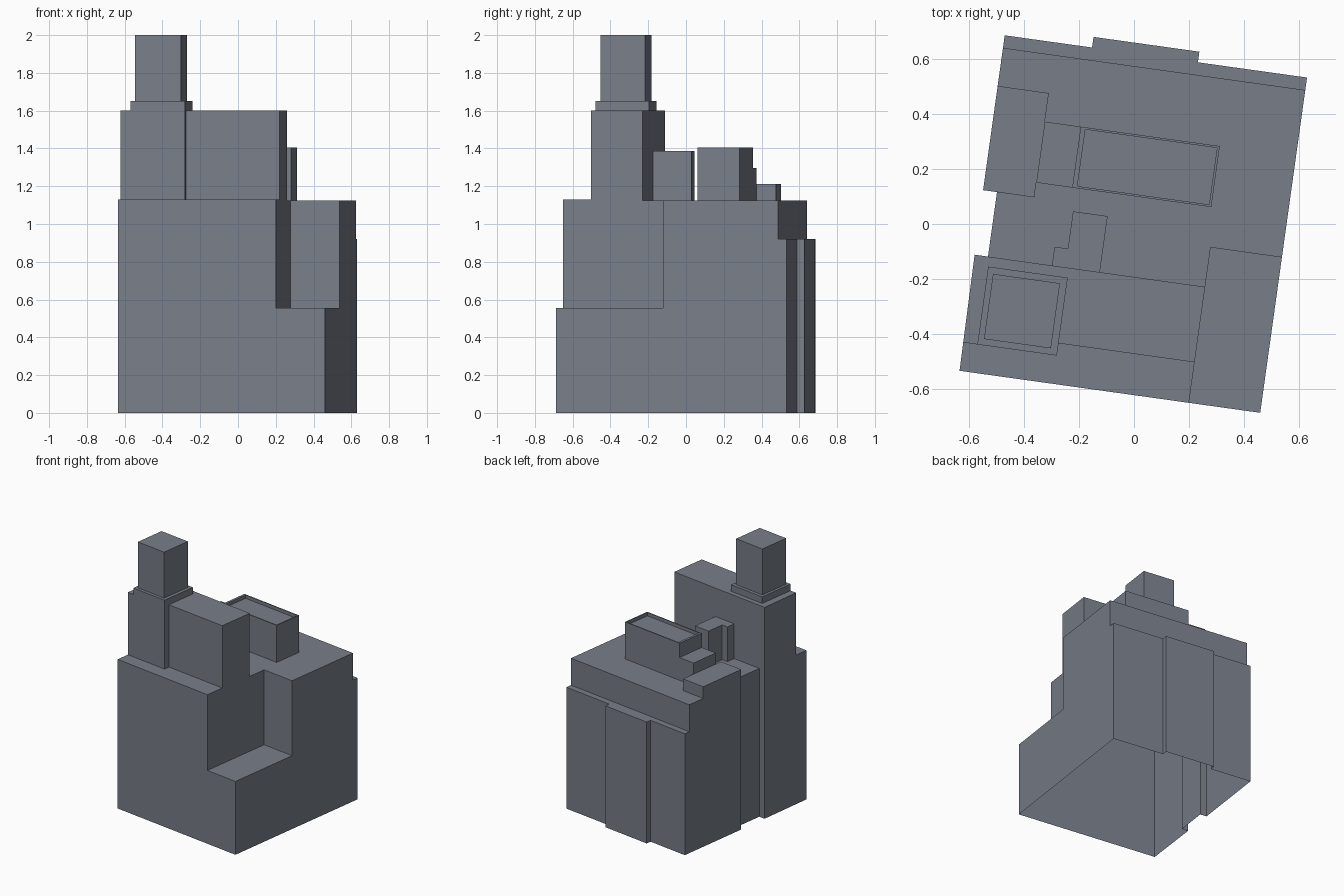
import bpy, bmesh, math

if "Cube" in bpy.data.objects:
    bpy.data.objects.remove(bpy.data.objects["Cube"])

TURN = math.radians(-7.95)          # whole building is turned on the plot
ROOF_F, ROOF_R = 1.13, 1.124        # front terrace and rear roof levels

slate = bpy.data.materials.new("slate")
slate.diffuse_color = (.19, .21, .25, 1)
slate.use_nodes = True
slate.node_tree.nodes["Principled BSDF"].inputs["Base Color"].default_value = slate.diffuse_color


def rect(x0, x1, y0, y1):
    return [(x0, y0), (x1, y0), (x1, y1), (x0, y1)]


def prism(name, outline, z0, z1):
    """Closed prism extruded from a counter-clockwise outline."""
    bm = bmesh.new()
    face = bm.faces.new([bm.verts.new((x, y, z0)) for x, y in outline])
    ext = bmesh.ops.extrude_face_region(bm, geom=[face], use_keep_orig=True)
    for v in ext["geom"]:
        if isinstance(v, bmesh.types.BMVert):
            v.co.z = z1
    bmesh.ops.recalc_face_normals(bm, faces=bm.faces)
    mesh = bpy.data.meshes.new(name)
    bm.to_mesh(mesh)
    bm.free()
    mesh.materials.append(slate)
    obj = bpy.data.objects.new(name, mesh)
    obj.rotation_euler.z = TURN
    bpy.context.collection.objects.link(obj)
    return obj


def part(name, outline, z0, z1, cuts=()):
    """Prism with box cuts taken out and its hidden underside left open."""
    obj = prism(name, outline, z0, z1)
    cutters = [prism("cutter", rect(*c[:4]), c[4], c[5]) for c in cuts]
    for c in cutters:
        c.hide_render = True
        mod = obj.modifiers.new("cut", 'BOOLEAN')
        mod.operation, mod.solver, mod.object = 'DIFFERENCE', 'EXACT', c
    if cutters:
        dg = bpy.context.evaluated_depsgraph_get()
        mesh = bpy.data.meshes.new_from_object(obj.evaluated_get(dg))
        obj.modifiers.clear()
        obj.data = mesh
        for c in cutters:
            bpy.data.objects.remove(c)
    bm = bmesh.new()
    bm.from_mesh(obj.data)
    under = [f for f in bm.faces
             if all(abs(v.co.z - z0) < 1e-4 for v in f.verts)]
    bmesh.ops.delete(bm, geom=under, context='FACES')
    bm.to_mesh(obj.data)
    bm.free()
    return obj


# main body: notched left wall, shallow bay on the back
footprint = [(-.555, -.617), (.55, -.617), (.55, .615), (.149, .615),
             (.149, .654), (-.24, .654), (-.24, .615), (-.561, .615),
             (-.561, .046), (-.51, .046), (-.51, -.191), (-.559, -.191)]
part("main_body", footprint, 0, ROOF_F, cuts=[
    (.288, 1, -1, -.046, .556, 2),      # low front right corner
    (-1, 1, .569, 1, .92, 2),           # back ledge
    (-1, 1, -.191, 1, ROOF_R, 2)])      # slightly lower rear roof

# upper front wing with the thicker tower base at its left
part("front_wing", [(-.556, -.513), (-.212, -.513), (-.212, -.468),
                    (.288, -.468), (.288, -.191), (-.559, -.191)], ROOF_F, 1.602)

# tower
part("tower_plinth", rect(-.504, -.212, -.513, -.227), 1.602, 1.652)
part("tower_top", rect(-.483, -.237, -.49, -.251), 1.652, 2.0)

# L-shaped stair housing behind the wing
part("stair_housing", [(-.275, -.191), (-.099, -.191), (-.099, .015),
                       (-.226, .015), (-.226, -.122), (-.275, -.122)], ROOF_R, 1.387)

# roof penthouse with a parapet, stepping down to the left
part("penthouse", rect(-.241, .27, .1, .324), ROOF_R, 1.405,
     cuts=[(-.223, .261, .108, .316, 1.38, 2)])
part("penthouse_step", rect(-.373, -.241, .1, .324), ROOF_R, 1.297)
part("side_roof_block", rect(-.561, -.373, .046, .429), ROOF_R, 1.213)
